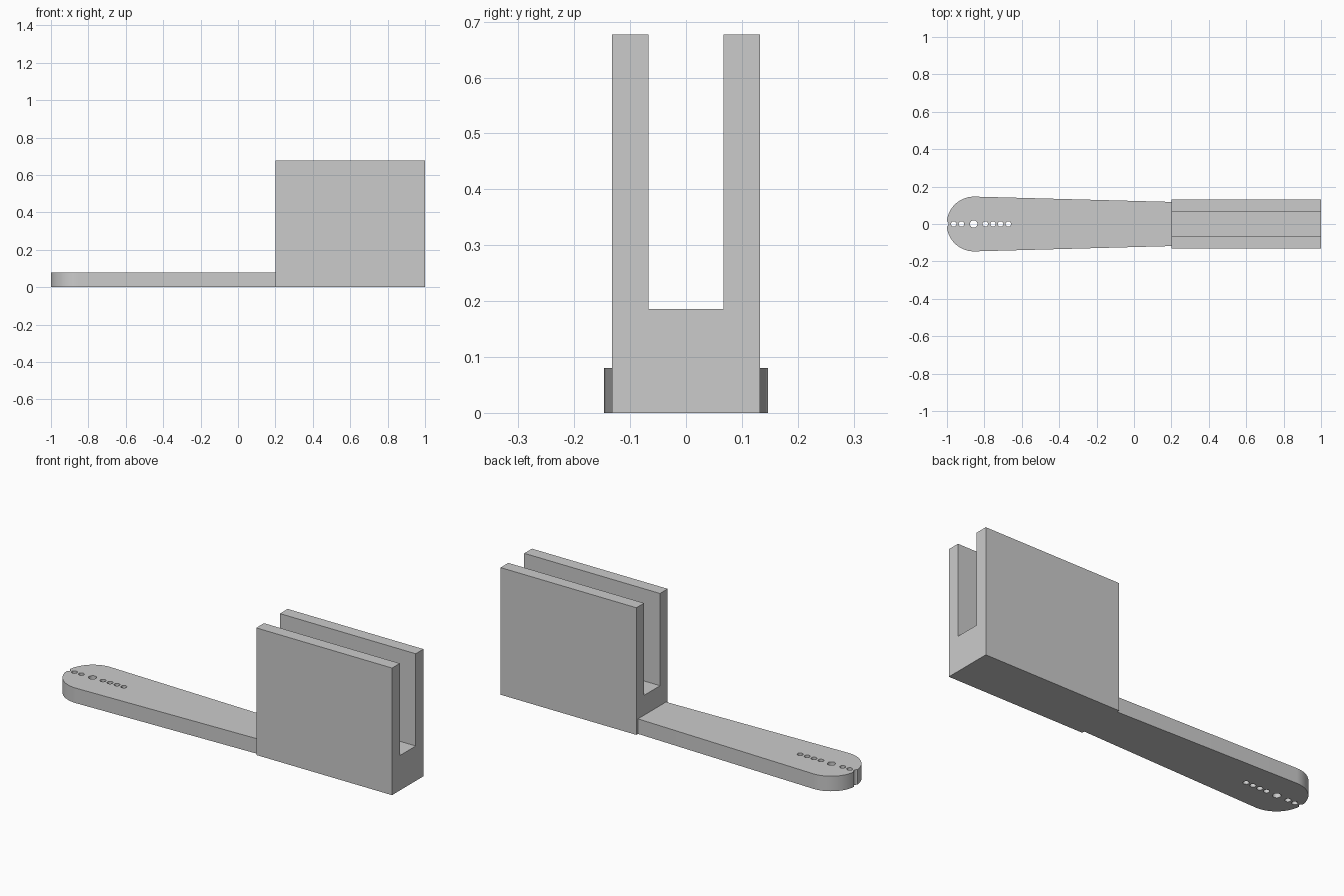
import bpy, bmesh, math

cube = bpy.data.objects.get("Cube")
if cube:
    bpy.data.objects.remove(cube, do_unlink=True)

grey = bpy.data.materials.new("plain_grey")
grey.use_nodes = True
colour = (0.6, 0.6, 0.6, 1)
grey.diffuse_color = colour
grey.node_tree.nodes["Principled BSDF"].inputs["Base Color"].default_value = colour


def prism(name, outline, depth):
    """Extrude a closed outline of 3D points along the depth vector."""
    bm = bmesh.new()
    face = bm.faces.new([bm.verts.new(p) for p in outline])
    result = bmesh.ops.extrude_face_region(bm, geom=[face])
    top = [g for g in result["geom"] if isinstance(g, bmesh.types.BMVert)]
    bmesh.ops.translate(bm, verts=top, vec=depth)
    bmesh.ops.recalc_face_normals(bm, faces=bm.faces)
    mesh = bpy.data.meshes.new(name)
    bm.to_mesh(mesh)
    bm.free()
    mesh.materials.append(grey)
    obj = bpy.data.objects.new(name, mesh)
    bpy.context.collection.objects.link(obj)
    return obj


def arc(cx, radius, start, end, steps, z):
    angles = [start + (end - start) * i / steps for i in range(steps + 1)]
    return [(cx + radius * math.cos(a), radius * math.sin(a), z) for a in angles]


# Slotted block: U-shaped section run along x
block_start, block_end = 0.2, 1.0
half = [(0.132, 0), (0.132, 0.677), (0.067, 0.677), (0.067, 0.186)]
section = half + [(-y, z) for y, z in reversed(half)]
prism("slotted_block", [(block_start, y, z) for y, z in section],
      (block_end - block_start, 0, 0))

# Tapered arm with a rounded head
head_x, head_r, thickness = -0.855, 0.1465, 0.08
outline = arc(head_x, head_r, math.pi / 2, math.pi * 1.5, 48, 0)
outline += [(block_start, -0.118, 0), (block_start, 0.118, 0)]
arm = prism("tapered_arm", outline, (0, 0, thickness))

# Row of holes: pivot hole, small holes either side, and an open notch at the tip
small, pitch = 0.0145, 0.041
holes = [(-0.857, 0.02)]
holes += [(-0.795 + i * pitch, small) for i in range(4)]
holes += [(-0.923 - i * pitch, small) for i in range(3)]
cutters = []
for x, r in holes:
    ring = arc(x, r, 0, math.tau, 24, -0.05)[:-1]
    cutter = prism("hole_cutter", ring, (0, 0, thickness + 0.1))
    cutter.hide_render = True
    cutters.append(cutter)
    cut = arm.modifiers.new("hole", "BOOLEAN")
    cut.operation = "DIFFERENCE"
    cut.solver = "EXACT"
    cut.object = cutter

# Apply the cuts and drop the cutters
bpy.ops.object.select_all(action="DESELECT")
bpy.context.view_layer.objects.active = arm
arm.select_set(True)
for name in [m.name for m in arm.modifiers]:
    bpy.ops.object.modifier_apply(modifier=name)
for cutter in cutters:
    bpy.data.objects.remove(cutter, do_unlink=True)
bpy.ops.object.shade_smooth_by_angle(angle=math.radians(30))
